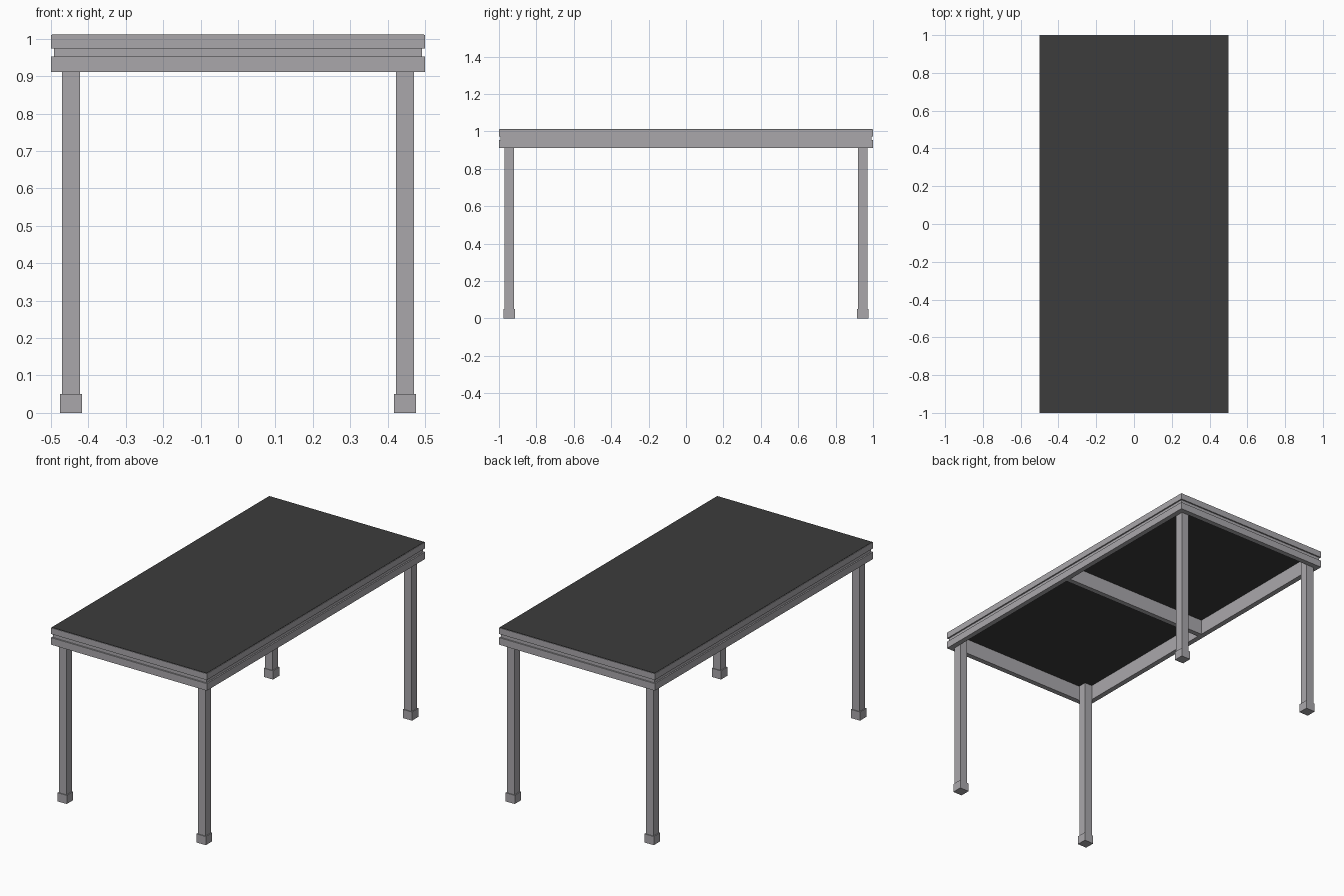
import bpy

if "Cube" in bpy.data.objects:
    bpy.data.objects.remove(bpy.data.objects["Cube"])


def material(name, rgb):
    m = bpy.data.materials.new(name)
    m.diffuse_color = (*rgb, 1)
    m.use_nodes = True
    m.node_tree.nodes["Principled BSDF"].inputs["Base Color"].default_value = m.diffuse_color
    return m


GREY = material("grey metal", (0.40, 0.39, 0.41))
BLACK = material("dark panel", (0.045, 0.045, 0.045))


def obj(name, verts, faces, mat):
    me = bpy.data.meshes.new(name)
    me.from_pydata(verts, [], faces)
    me.materials.append(mat)
    o = bpy.data.objects.new(name, me)
    bpy.context.collection.objects.link(o)
    return o


def box(name, cx, cy, hx, hy, z0, z1, mat):
    v = [(cx + sx * hx, cy + sy * hy, z) for z in (z0, z1)
         for sx, sy in ((-1, -1), (1, -1), (1, 1), (-1, 1))]
    f = [(3, 2, 1, 0), (4, 5, 6, 7)] + [(i, (i + 1) % 4, (i + 1) % 4 + 4, i + 4) for i in range(4)]
    return obj(name, v, f, mat)


def ring(name, profile, mat):
    """Sweep a closed (inset from outer edge, z) profile around the rectangle."""
    n = len(profile)
    v = [(sx * (0.5 - d), sy * (1 - d), z)
         for sx, sy in ((-1, -1), (1, -1), (1, 1), (-1, 1)) for d, z in profile]
    f = [(c * n + i, (c + 1) % 4 * n + i, (c + 1) % 4 * n + (i + 1) % n, c * n + (i + 1) % n)
         for c in range(4) for i in range(n)]
    return obj(name, v, f, mat)


# Grooved rim: lower band, recessed groove, upper band
T = 0.03
ring("table_rim", [(0, 0.912), (0, 0.953), (0.008, 0.953), (0.008, 0.974),
                   (0, 0.974), (0, 1.01), (T, 1.01), (T, 0.912)], GREY)

# Dark top panel, visible from above and below
box("top_panel", 0, 0, 0.497, 0.997, 1.0, 1.012, BLACK)

# Cross beam under the middle
box("cross_beam", 0, 0, 0.47, 0.015, 0.912, 1.0, GREY)

# Legs run up inside the rim; each has a wider foot
for sx, side in ((-1, "left"), (1, "right")):
    for sy, end in ((-1, "front"), (1, "back")):
        x, y = sx * 0.446, sy * 0.945
        box(f"{end}_{side}_leg", x, y, 0.024, 0.025, 0.05, 1.0, GREY)
        box(f"{end}_{side}_foot", x, y, 0.0295, 0.0295, 0, 0.05, GREY)
